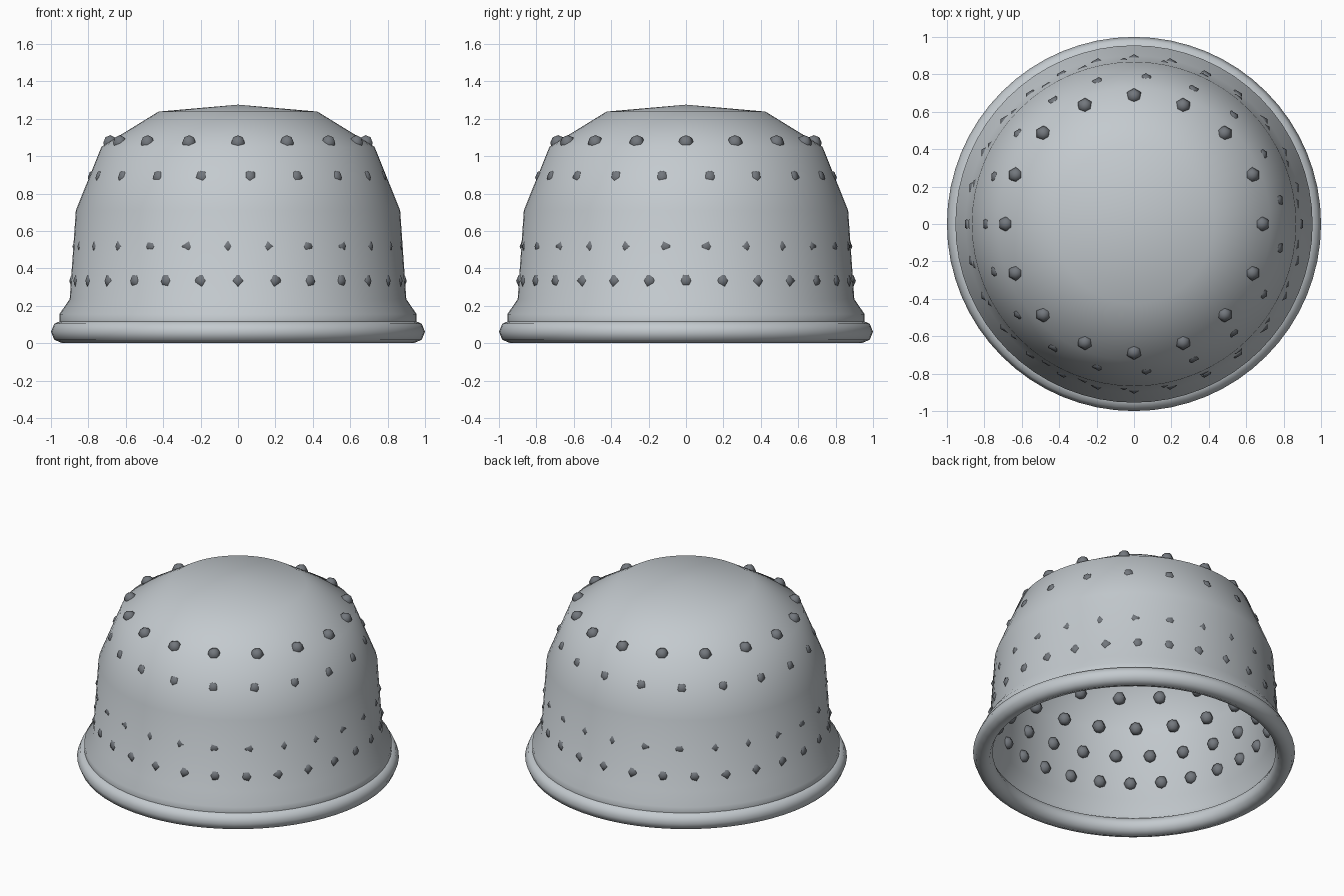
import bpy, bmesh, math
from mathutils import Matrix

if "Cube" in bpy.data.objects:
    bpy.data.objects.remove(bpy.data.objects["Cube"])


def material(name, rgb):
    m = bpy.data.materials.new(name)
    m.diffuse_color = (*rgb, 1.0)
    m.use_nodes = True
    m.node_tree.nodes["Principled BSDF"].inputs["Base Color"].default_value = m.diffuse_color
    return m


STEEL = material("light_steel", (0.55, 0.59, 0.62))
DARK = material("dark_grey", (0.17, 0.185, 0.205))


def make_object(name, bm, mat):
    for f in bm.faces:
        f.smooth = True
    mesh = bpy.data.meshes.new(name)
    bm.to_mesh(mesh)
    bm.free()
    mesh.materials.append(mat)
    obj = bpy.data.objects.new(name, mesh)
    bpy.context.collection.objects.link(obj)
    return obj


def lathe(name, profile, mat, closed=False, segments=64):
    """Turn a (radius, height) profile about the z axis."""
    bm = bmesh.new()
    verts = [bm.verts.new((r, 0, z)) for r, z in profile]
    pairs = list(zip(verts, verts[1:]))
    if closed:
        pairs.append((verts[-1], verts[0]))
    edges = [bm.edges.new(p) for p in pairs]
    bmesh.ops.spin(bm, geom=verts + edges, cent=(0, 0, 0), axis=(0, 0, 1),
                   angle=math.tau, steps=segments, use_merge=False)
    bmesh.ops.remove_doubles(bm, verts=bm.verts, dist=0.0005)
    bmesh.ops.recalc_face_normals(bm, faces=bm.faces)
    return make_object(name, bm, mat)


# Dome wall with an outer and an inner skin, hollow from below
outer = [(0.955, 0.03), (0.955, 0.155), (0.90, 0.235), (0.867, 0.71),
         (0.73, 1.05), (0.425, 1.238), (0.0, 1.275)]
inner = [(0.0, 1.245), (0.417, 1.208), (0.705, 1.03), (0.837, 0.705),
         (0.87, 0.227), (0.925, 0.147), (0.925, 0.03), (0.955, 0.03)]
lathe("dome_shell", outer + inner, STEEL)

# Rolled rim around the opening
rim = [(0.939 + 0.061 * math.cos(a), 0.061 + 0.061 * math.sin(a))
       for a in (math.tau * i / 8 for i in range(8))]
lathe("rolled_rim", rim, STEEL, closed=True)

# Rows of studs: (count, ring radius, height)
ROWS = [(28, 0.866, 0.333), (25, 0.849, 0.517), (22, 0.817, 0.70),
        (19, 0.767, 0.885), (16, 0.684, 1.07)]
for row, (count, radius, height) in enumerate(ROWS, 1):
    bm = bmesh.new()
    for i in range(count):
        a = math.pi + math.tau * i / count
        bmesh.ops.create_uvsphere(
            bm, u_segments=6, v_segments=4, radius=0.042,
            matrix=Matrix.Translation((radius * math.cos(a), radius * math.sin(a), height)))
    make_object(f"stud_row_{row}", bm, DARK)
